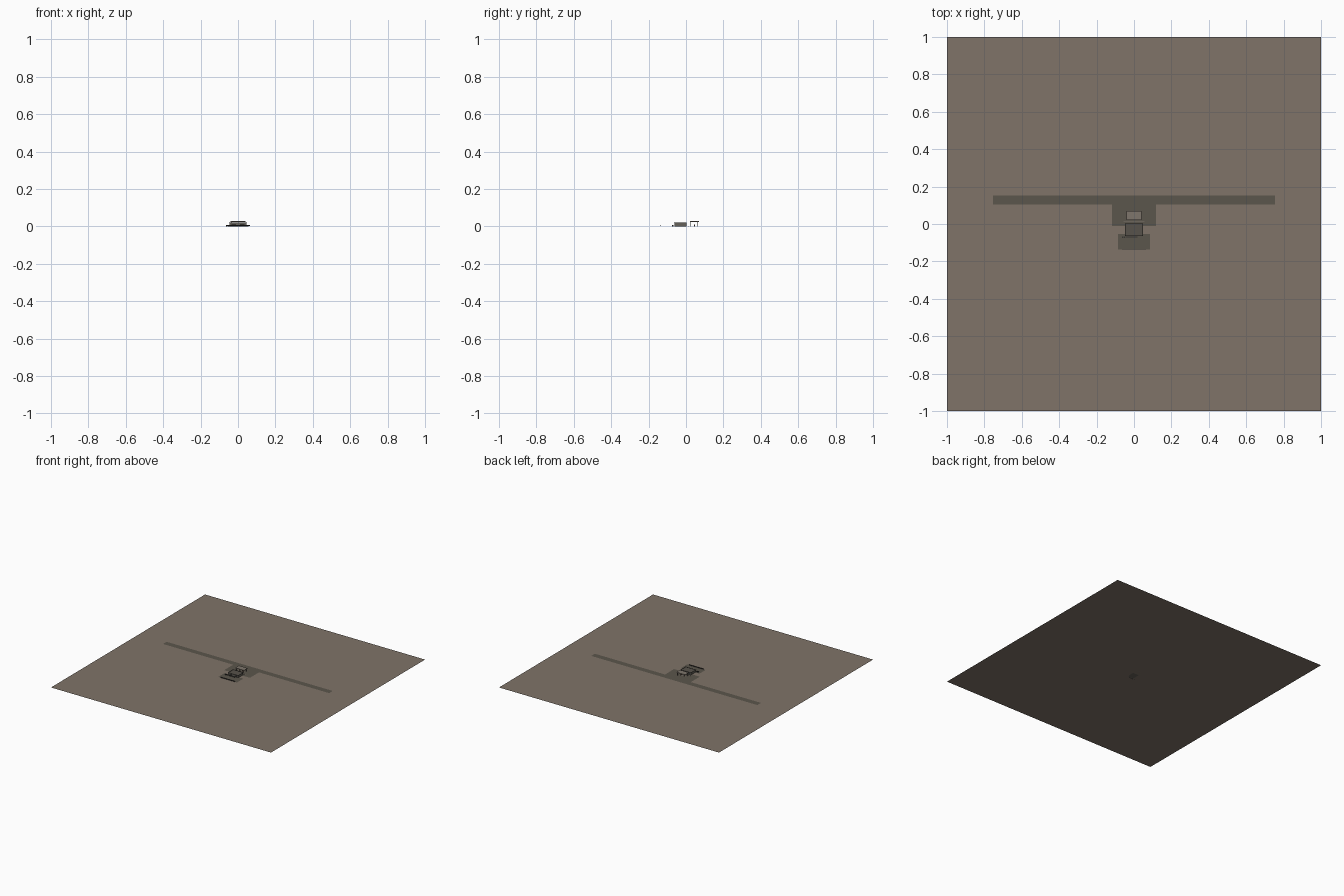
import bpy, bmesh


def material(name, rgb):
    m = bpy.data.materials.new(name)
    m.diffuse_color = (*rgb, 1)
    return m


EARTH = material("dry earth", (0.215, 0.174, 0.140))
ASPHALT = material("asphalt", (0.105, 0.092, 0.072))
WALL = material("weathered wall", (0.13, 0.12, 0.10))
ROOF = material("roof", (0.095, 0.085, 0.07))
CANOPY = material("canopy panel", (0.21, 0.18, 0.15))
METAL = material("dark metal", (0.035, 0.033, 0.03))
GLASS = material("dark glass", (0.03, 0.04, 0.045))
RUST = material("rusty metal", (0.13, 0.06, 0.035))


def finish(name, bm, mat):
    me = bpy.data.meshes.new(name)
    bm.to_mesh(me)
    bm.free()
    me.materials.append(mat)
    ob = bpy.data.objects.new(name, me)
    bpy.context.collection.objects.link(ob)
    return ob


def sheet(name, x0, x1, y0, y1, z, mat):
    bm = bmesh.new()
    bm.faces.new([bm.verts.new(p) for p in
                  ((x0, y0, z), (x1, y0, z), (x1, y1, z), (x0, y1, z))])
    return finish(name, bm, mat)


def box(name, x0, x1, y0, y1, z0, z1, mat):
    bm = bmesh.new()
    bmesh.ops.create_cube(bm, size=1)
    for v in bm.verts:
        v.co = (x1 if v.co.x > 0 else x0, y1 if v.co.y > 0 else y0,
                z1 if v.co.z > 0 else z0)
    return finish(name, bm, mat)


# Ground, road, forecourt and rear yard
sheet("ground", -1, 1, -1, 1, 0, EARTH)
sheet("road", -0.755, 0.755, 0.105, 0.152, 0.0008, ASPHALT)
sheet("forecourt", -0.117, 0.117, -0.012, 0.105, 0.0008, ASPHALT)
sheet("rear_yard", -0.085, 0.085, -0.135, -0.053, 0.0008, ASPHALT)

# Building with raised roof edge
box("building", -0.045, 0.045, -0.062, 0.002, 0, 0.017, WALL)
box("roof", -0.047, 0.047, -0.064, 0.004, 0.017, 0.0185, ROOF)
for y in (-0.064, 0.003):
    box("parapet_long", -0.047, 0.047, y, y + 0.001, 0.0185, 0.020, METAL)
for x in (-0.047, 0.046):
    box("parapet_side", x, x + 0.001, -0.064, 0.004, 0.0185, 0.020, METAL)

# Doors and windows on the road side and yard side
for x in (-0.038, -0.022, 0.012, 0.028):
    box("window", x, x + 0.011, 0.002, 0.0026, 0.006, 0.013, GLASS)
box("front_door", -0.005, 0.004, 0.002, 0.0026, 0.001, 0.013, METAL)
for x in (-0.034, 0.012):
    box("rear_shutter", x, x + 0.022, -0.0626, -0.062, 0.001, 0.013, METAL)

# Kerb before the building
box("front_kerb", -0.055, 0.055, 0.014, 0.017, 0, 0.002, CANOPY)

# Canopy on four posts, with pumps on an island
box("canopy", -0.041, 0.039, 0.022, 0.070, 0.0245, 0.0275, CANOPY)
for x in (-0.034, 0.032):
    for y in (0.026, 0.062):
        box("canopy_post", x - 0.001, x + 0.001, y - 0.001, y + 0.001, 0, 0.0245, METAL)
box("pump_island", -0.025, 0.023, 0.042, 0.049, 0, 0.0016, CANOPY)
for x in (-0.016, 0.014):
    box("pump", x - 0.003, x + 0.003, 0.0435, 0.0475, 0.0016, 0.010, RUST)

# Clutter behind the building
for x in (-0.062, -0.052):
    box("rear_crate", x - 0.003, x + 0.003, -0.074, -0.067, 0, 0.007, METAL)
box("rear_step", -0.045, 0.02, -0.072, -0.066, 0, 0.003, METAL)

# Low rail along the yard edge
box("yard_rail", -0.065, 0.065, -0.135, -0.133, 0.0008, 0.006, METAL)
